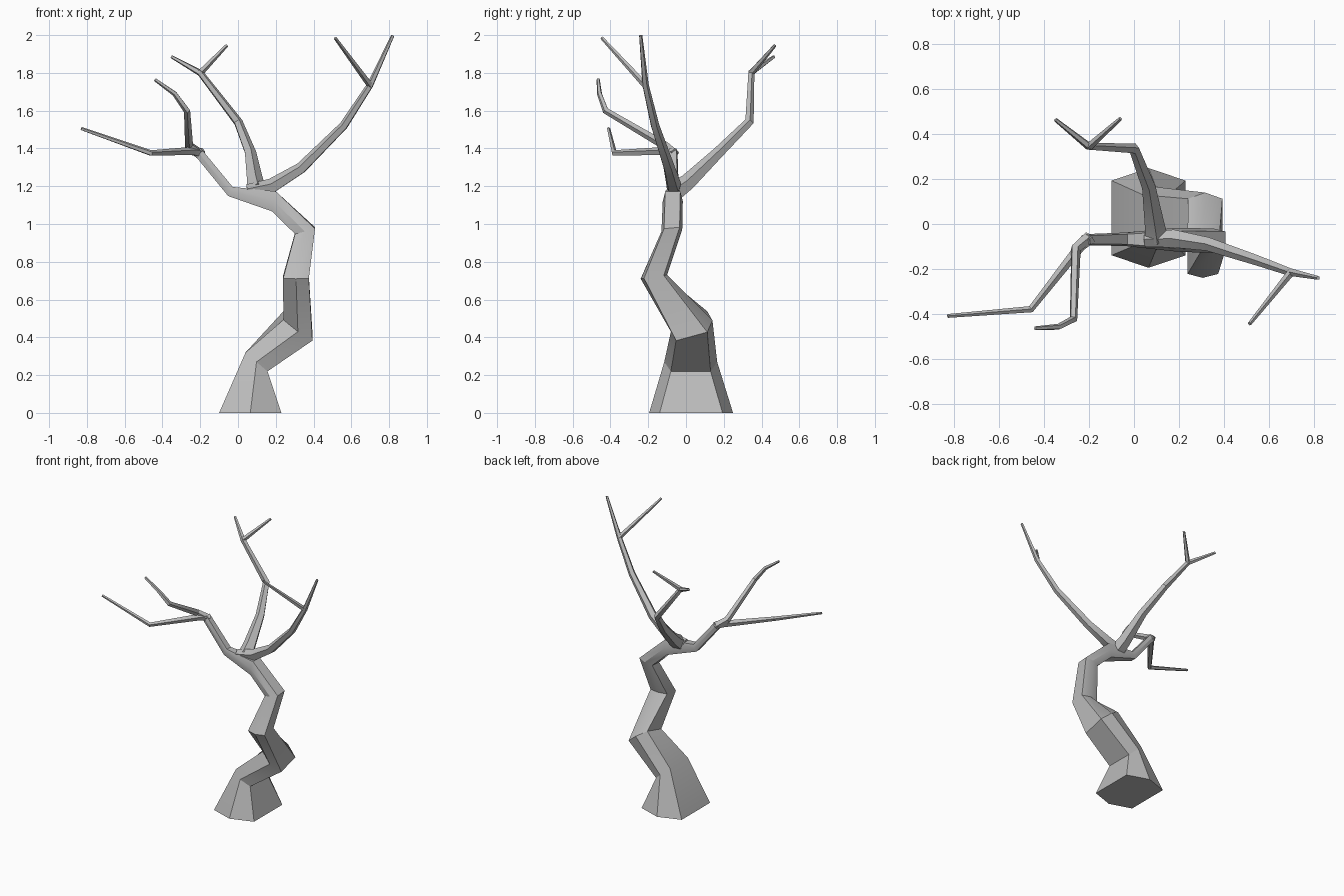
import bpy, bmesh, math
from mathutils import Vector

if "Cube" in bpy.data.objects:
    bpy.data.objects.remove(bpy.data.objects["Cube"], do_unlink=True)

GREY = (0.5, 0.5, 0.5, 1)
bark = bpy.data.materials.new("grey bark")
bark.use_nodes = True
bark.diffuse_color = GREY
bark.node_tree.nodes["Principled BSDF"].inputs["Base Color"].default_value = GREY


def loft(name, rings):
    """Skin a list of equal-sized rings into a closed tube."""
    bm = bmesh.new()
    loops = [[bm.verts.new(p) for p in ring] for ring in rings]
    n = len(loops[0])
    for a, b in zip(loops, loops[1:]):
        for i in range(n):
            j = (i + 1) % n
            bm.faces.new((a[i], a[j], b[j], b[i]))
    bm.faces.new(loops[0])
    bm.faces.new(loops[-1])
    bmesh.ops.recalc_face_normals(bm, faces=bm.faces)
    mesh = bpy.data.meshes.new(name)
    bm.to_mesh(mesh)
    bm.free()
    mesh.materials.append(bark)
    obj = bpy.data.objects.new(name, mesh)
    bpy.context.collection.objects.link(obj)
    bpy.ops.object.select_all(action='DESELECT')
    obj.select_set(True)
    bpy.context.view_layer.objects.active = obj
    bpy.ops.object.shade_smooth_by_angle(angle=math.radians(30))


def limb(name, path, sides=5):
    """Tapered tube along (x, y, z, radius) points with mitred joints."""
    pts = [Vector(p[:3]) for p in path]
    dirs = [(b - a).normalized() for a, b in zip(pts, pts[1:])]
    rings, u = [], Vector((0, 0, 1))
    for i, p in enumerate(pts):
        t = (dirs[max(i - 1, 0)] + dirs[min(i, len(dirs) - 1)]).normalized()
        u = (u - t * u.dot(t)).normalized()
        v = t.cross(u)
        r = path[i][3]
        angles = [math.tau * k / sides for k in range(sides)]
        rings.append([p + r * (u * math.cos(a) + v * math.sin(a)) for a in angles])
    loft(name, rings)


# Trunk: hexagonal rings as centre, sideways axis (x, z), depth axis (y, z)
HEXAGON = [(1, -.75), (1, .75), (0, 1), (-1, .75), (-1, -.75), (0, -1)]
TRUNK = [
    ((.065, .027, 0), (.165, 0), (.222, 0)),
    ((.098, .025, .27), (.058, -.05), (.14, 0)),
    ((.317, .03, .46), (.077, -.055), (.11, .03)),
    ((.307, -.17, .72), (.068, 0), (.07, .01)),
    ((.355, -.075, .965), (.053, .014), (.055, .005)),
    ((.19, -.07, 1.12), (.01, .053), (.053, 0)),
    ((-.04, -.068, 1.172), (.012, .024), (.03, 0)),
    ((-.215, -.07, 1.385), (.018, .016), (.025, 0)),
]
loft("trunk", [[Vector(c) + a * Vector((u[0], 0, u[1])) + b * Vector((0, v[0], v[1]))
                for a, b in HEXAGON] for c, u, v in TRUNK])

# Left-hand fork at the end of the trunk
limb("low_twig", [(-.19, -.06, 1.375, .026), (-.24, -.1, 1.385, .024),
                  (-.46, -.38, 1.375, .016), (-.83, -.41, 1.505, .009)])
limb("curled_twig", [(-.2, -.06, 1.37, .028), (-.26, -.11, 1.415, .024),
                     (-.27, -.425, 1.6, .018), (-.335, -.458, 1.69, .014),
                     (-.44, -.465, 1.765, .009)])

# Rear branch and its fork
rear_fork = (-.2, .345, 1.8, .018)
limb("rear_branch", [(.1, -.06, 1.17, .055), (.09, .01, 1.22, .046), (.065, .17, 1.375, .032),
                     (0, .335, 1.54, .025), rear_fork, (-.35, .465, 1.885, .009)])
limb("rear_twig", [rear_fork, (-.06, .47, 1.945, .009)])

# Tall branch and its fork
tall_fork = (.7, -.215, 1.735, .018)
limb("tall_branch", [(.05, -.068, 1.175, .035), (.18, -.065, 1.2, .042), (.335, -.09, 1.295, .032),
                     (.56, -.165, 1.52, .024), tall_fork, (.82, -.24, 1.998, .009)])
limb("tall_twig", [tall_fork, (.515, -.445, 1.985, .009)])
